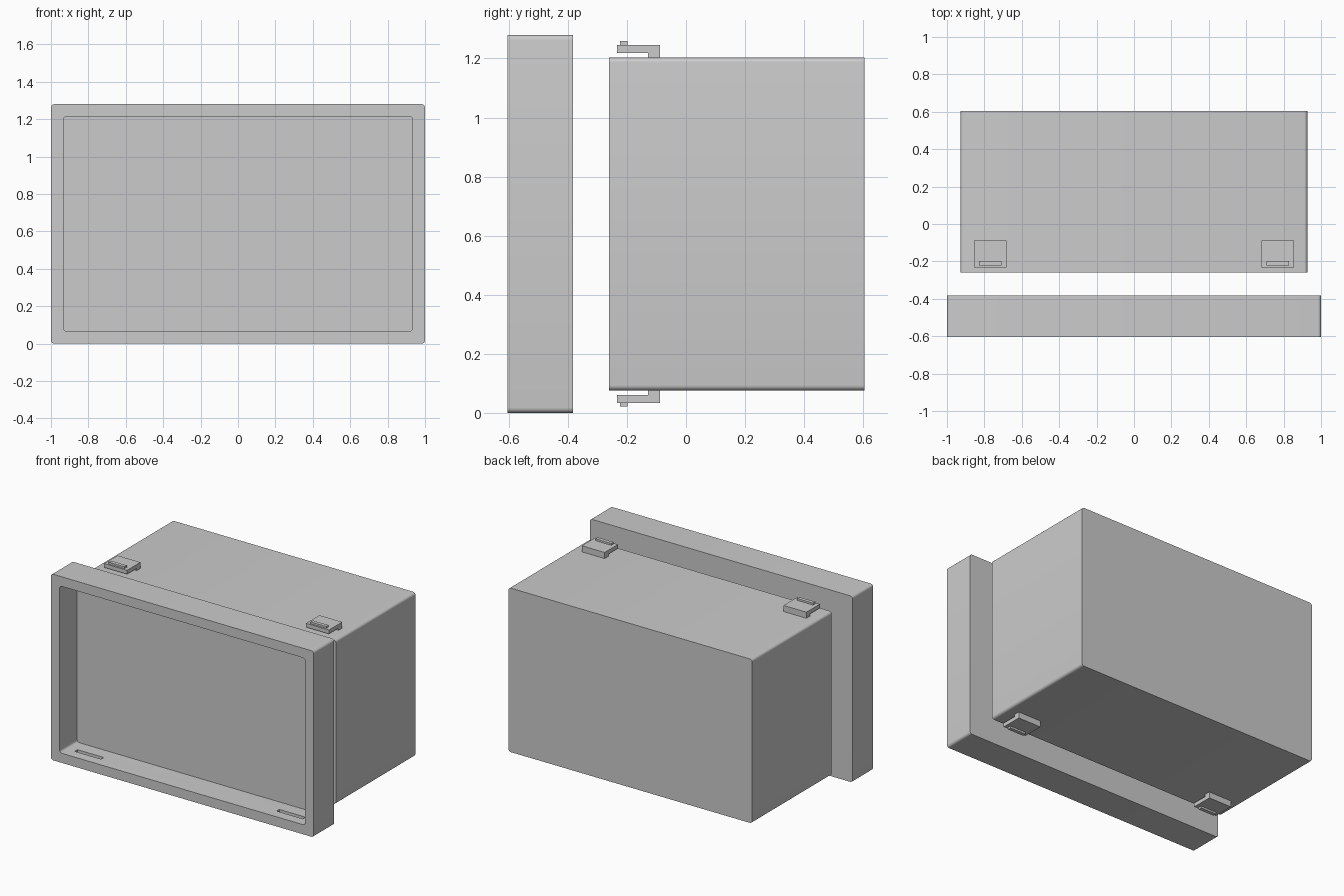
import bpy, bmesh, math

if "Cube" in bpy.data.objects:
    bpy.data.objects.remove(bpy.data.objects["Cube"])

MID_Z = 0.64  # mid height of both shells


def ring(bm, hw, hh, r, y, seg=5):
    """Rounded rectangle of vertices in the XZ plane."""
    verts = []
    for sx, sz, a0 in ((1, 1, 0), (-1, 1, 90), (-1, -1, 180), (1, -1, 270)):
        for i in range(seg + 1):
            a = math.radians(a0 + 90 * i / seg)
            verts.append(bm.verts.new((sx * (hw - r) + r * math.cos(a), y,
                                       MID_Z + sz * (hh - r) + r * math.sin(a))))
    return verts


def finish(bm, name):
    bmesh.ops.recalc_face_normals(bm, faces=bm.faces[:])
    me = bpy.data.meshes.new(name)
    bm.to_mesh(me)
    bm.free()
    ob = bpy.data.objects.new(name, me)
    bpy.context.collection.objects.link(ob)
    return ob


def tray(name, hw, hh, wall, y_front, y_back, floor, r):
    """Rounded shell, open to the front, with a flat floor at the back."""
    bm = bmesh.new()
    loops = [ring(bm, hw, hh, r, y_back),
             ring(bm, hw, hh, r, y_front),
             ring(bm, hw - wall, hh - wall, r, y_front),
             ring(bm, hw - wall, hh - wall, r, y_back - floor)]
    n = len(loops[0])
    for a, b in zip(loops, loops[1:]):
        for i in range(n):
            j = (i + 1) % n
            bm.faces.new((a[i], a[j], b[j], b[i]))
    bm.faces.new(loops[0])
    bm.faces.new(loops[-1])
    return finish(bm, name)


def prism(name, profile, x0, x1):
    """Extrude a YZ profile along X."""
    bm = bmesh.new()
    face = bm.faces.new([bm.verts.new((x0, y, z)) for y, z in profile])
    ext = bmesh.ops.extrude_face_region(bm, geom=[face])
    bmesh.ops.translate(bm, vec=(x1 - x0, 0, 0),
                        verts=[v for v in ext["geom"] if isinstance(v, bmesh.types.BMVert)])
    return finish(bm, name)


def rect(y0, y1, z0, z1):
    return [(y0, z0), (y1, z0), (y1, z1), (y0, z1)]


def flip(profile, s):
    """Mirror a profile written relative to MID_Z."""
    return [(y, MID_Z + s * (z - MID_Z)) for y, z in profile]


def smooth(ob):
    bpy.ops.object.select_all(action='DESELECT')
    ob.select_set(True)
    bpy.context.view_layer.objects.active = ob
    bpy.ops.object.shade_smooth_by_angle(angle=math.radians(30))


# Front cover and main housing
cover = tray("front_cover", 1.0, 0.64, 0.066, -0.605, -0.383, 0.032, 0.018)
housing = tray("housing", 0.927, 0.564, 0.032, -0.26, 0.605, 0.032, 0.018)

# L-shaped clip with a raised catch, plus matching slots in the cover walls
ARM = [(-0.233, 1.219), (-0.129, 1.219), (-0.129, 1.203),
       (-0.088, 1.203), (-0.088, 1.246), (-0.233, 1.246)]
CATCH = rect(-0.223, -0.198, 1.245, 1.259)
SLOT = rect(-0.535, -0.505, 1.19, 1.238)

for sx, side in ((-1, "left"), (1, "right")):
    for sz, level in ((-1, "bottom"), (1, "top")):
        tag = f"{level}_{side}"
        cx = sx * 0.768
        prism(f"clip_arm_{tag}", flip(ARM, sz), cx - 0.087, cx + 0.087)
        prism(f"clip_catch_{tag}", flip(CATCH, sz), cx - 0.06, cx + 0.06)
        cutter = prism(f"slot_cutter_{tag}", flip(SLOT, sz), cx - 0.1, cx + 0.1)
        cutter.hide_render = True
        mod = cover.modifiers.new(f"slot_{tag}", 'BOOLEAN')
        mod.operation, mod.solver, mod.object = 'DIFFERENCE', 'EXACT', cutter
        bpy.context.view_layer.objects.active = cover
        bpy.ops.object.modifier_apply(modifier=mod.name)
        bpy.data.objects.remove(cutter)

smooth(cover)
smooth(housing)
